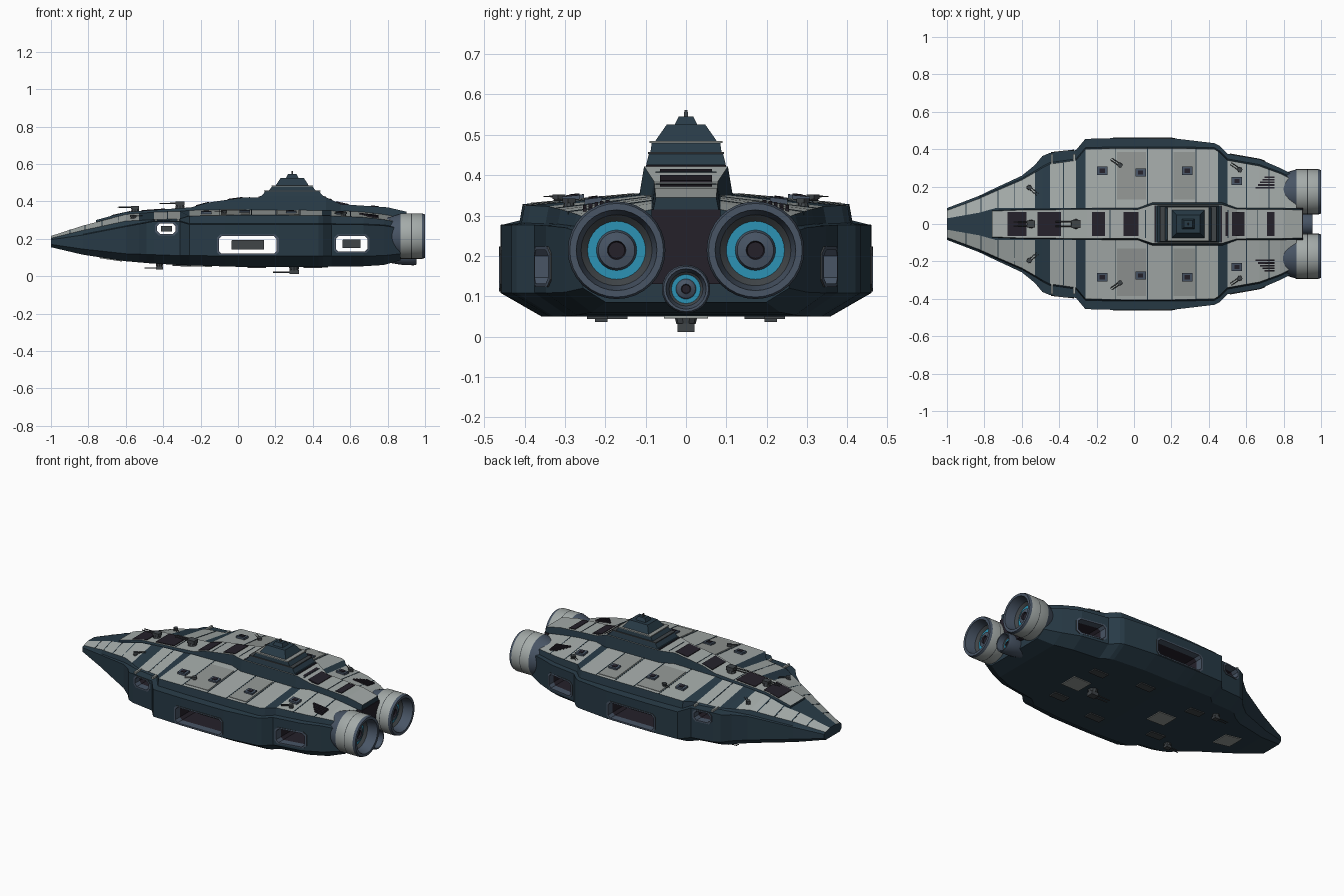
import bpy, bmesh, math
from mathutils import Vector, Matrix

if "Cube" in bpy.data.objects:
    bpy.data.objects.remove(bpy.data.objects["Cube"])

def mat(name, c):
    m = bpy.data.materials.new(name)
    m.diffuse_color = (*c, 1)
    m.use_nodes = True
    m.node_tree.nodes["Principled BSDF"].inputs["Base Color"].default_value = m.diffuse_color
    return m

HULL = mat("dark_teal_hull", (.021, .043, .062))
LIGHT = mat("light_grey_plate", (.37, .405, .395))
GREY = mat("mid_grey_plate", (.28, .30, .29))
DARK = mat("near_black", (.018, .015, .023))
SLATE = mat("slate_metal", (.065, .09, .13))
CYAN = mat("cyan_glow", (.025, .29, .46))
METAL = mat("gun_metal", (.05, .058, .064))

def build(name, verts, faces, mats, idx=None):
    me = bpy.data.meshes.new(name)
    me.from_pydata(verts, [], faces)
    for m in mats:
        me.materials.append(m)
    if idx:
        me.polygons.foreach_set("material_index", idx)
    bm = bmesh.new()
    bm.from_mesh(me)
    bmesh.ops.recalc_face_normals(bm, faces=bm.faces)
    bm.to_mesh(me)
    bm.free()
    ob = bpy.data.objects.new(name, me)
    bpy.context.collection.objects.link(ob)
    return ob

def loft(name, rings, mats, rule=None, caps=True):
    n = len(rings[0])
    v = [p for r in rings for p in r]
    f, idx = [], []
    for i in range(len(rings) - 1):
        for j in range(n):
            k = (j + 1) % n
            f.append((i*n + j, i*n + k, i*n + n + k, i*n + n + j))
            idx.append(rule(i, j) if rule else 0)
    if caps:
        f += [tuple(range(n)), tuple(range(len(v) - n, len(v)))]
        idx += [0, 0]
    return build(name, v, f, mats, idx)

def interp(table, x):
    x = min(max(x, table[0][0]), table[-1][0])
    for a, b in zip(table, table[1:]):
        if x <= b[0]:
            t = (x - a[0]) / (b[0] - a[0])
            return [p + (q - p)*t for p, q in zip(a, b)]

# main hull outline: x, half width, deck half width, spine half width
W = [(-1, .085, .072, .03), (-.83, .15, .135, .06), (-.74, .193, .175, .085), (-.6, .258, .235, .085),
     (-.53, .315, .275, .085), (-.49, .363, .30, .085), (-.45, .38, .32, .085), (-.31, .395, .34, .085),
     (-.26, .455, .40, .085), (-.07, .46, .405, .085), (.22, .457, .405, .085), (.43, .432, .40, .085),
     (.455, .42, .385, .085), (.5, .375, .34, .085), (.67, .347, .31, .085), (.78, .30, .27, .085), (.87, .255, .225, .085)]
# hull heights: x, bottom, bilge, ledge, shoulder, deck
H = [(-1, .155, .17, .195, .203, .215), (-.83, .115, .145, .22, .245, .27), (-.6, .08, .12, .265, .295, .33),
     (-.45, .067, .115, .293, .302, .342), (-.31, .06, .11, .292, .307, .347), (-.26, .058, .11, .277, .322, .352),
     (0, .05, .108, .277, .327, .357), (.45, .05, .108, .277, .325, .355), (.67, .053, .108, .275, .315, .343),
     (.78, .06, .11, .27, .303, .33), (.87, .085, .12, .255, .285, .315)]

def section(x):
    _, yo, yt, ys = interp(W, x)
    _, zb, zl, zu, zs, zd = interp(H, x)
    h = [(0, zb), (yo*.78, zb), (yo, zl), (yo, zu), (yt + .008, zu + .004), (yt, zs), (ys, zd), (0, zd)]
    return [(x, y, z) for y, z in h] + [(x, -y, z) for y, z in h[-2:0:-1]]

xs = sorted({w[0] for w in W} | {h[0] for h in H})
stripes = [(-.54, -.45), (-.32, -.26), (.45, .5)]
def hull_rule(i, j):
    x = (xs[i] + xs[i + 1]) / 2
    return int(j in (5, 8) and not any(a < x < b for a, b in stripes))
hull = loft("hull", [section(x) for x in xs], [HULL, LIGHT], hull_rule)

def deck_z(x, y):
    _, _, yt, ys = interp(W, x)
    _, _, _, _, zs, zd = interp(H, x)
    t = min(max((abs(y) - ys) / (yt - ys), 0), 1)
    return zd + (zs - zd)*t

# raised spine: x, half width, top height
S = [(-.76, .078, .30), (-.6, .085, .343), (-.25, .088, .368), (-.17, .088, .392), (.02, .088, .42), (.1, .118, .422),
     (.47, .118, .422), (.55, .09, .385), (.8, .088, .368), (.9, .085, .345)]
loft("spine", [[(x, -w, interp(H, x)[5] - .02), (x, w, interp(H, x)[5] - .02), (x, w*.88, z), (x, -w*.88, z)]
               for x, w, z in S], [HULL, LIGHT], lambda i, j: int(j == 2))
spine_z = lambda x, y: interp(S, x)[2]
belly_z = lambda x, y: interp(H, x)[1]

def plate(name, x0, x1, y0, y1, zf, m, up=.004, down=.008):
    # thin slab draped over a surface
    c = [(x0, y0), (x1, y0), (x1, y1), (x0, y1)]
    return loft(name, [[(x, y, zf(x, y) - down) for x, y in c], [(x, y, zf(x, y) + up) for x, y in c]], [m])

# through bays with chamfered openings: x0, x1, z0, z1
def outline(x0, x1, z0, z1, c):
    return [(x0 + c, z0), (x1 - c, z0), (x1, z0 + c), (x1, z1 - c), (x1 - c, z1), (x0 + c, z1), (x0, z1 - c), (x0, z0 + c)]

for n, (x0, x1, z0, z1) in enumerate([(-.435, -.33, .223, .285), (-.105, .21, .117, .218), (.52, .695, .128, .218)]):
    o = outline(x0, x1, z0, z1, .016)
    cut = loft("bay_cutter", [[(x, y, z) for x, z in o] for y in (-.7, .7)], [DARK])
    cut.hide_render = True
    cut.hide_viewport = False
    mod = hull.modifiers.new("bay", 'BOOLEAN')
    mod.object, mod.operation, mod.solver = cut, 'DIFFERENCE', 'EXACT'
    bpy.context.view_layer.objects.active = hull
    bpy.ops.object.modifier_apply(modifier="bay")
    bpy.data.objects.remove(cut)
    big, small = outline(x0 - .008, x1 + .008, z0 - .005, z1 + .005, .018), outline(x0 + .003, x1 - .003, z0 + .003, z1 - .003, .015)
    for s in (1, -1):
        yo = lambda x: interp(W, x)[1]
        rings = [[(x, s*(yo(x) + d), z) for x, z in r] for r, d in ((big, -.01), (big, .004), (small, .004), (small, -.04))]
        rings.append([(x, 0, z) for x, z in small])
        loft("bay_frame", rings, [METAL, SLATE, DARK], lambda i, j: (0, 1, 1, 2)[i], caps=False)
        # inner bay door
        cx, cz, hx, hz = (x0 + x1)/2, (z0 + z1)/2, (x1 - x0)*.275, (z1 - z0)*.25
        yy = yo(cx) - .12
        loft("bay_door", [[(x, s*y, z) for x, z in outline(cx - hx, cx + hx, cz - hz, cz + hz, .002)]
                          for y in (yy, yy - .02)], [METAL])

# dark panels along the spine
for x0, x1 in [(-.675, -.575), (-.515, -.39), (-.225, -.155), (-.055, .025), (.525, .59), (.71, .75)]:
    plate("spine_panel", x0, x1, -.064, .064, spine_z, DARK)
for x in (-.38, -.13, .06, .5, .66):
    plate("spine_seam", x, x + .004, -.075, .075, spine_z, HULL, .0015)

# deck details on both sides
for s in (1, -1):
    for x in (-.9, -.82, -.73, -.64, -.38, -.1, .07, .2, .33, .6, .72):
        _, _, yt, ys = interp(W, x)
        plate("deck_seam", x, x + .005, s*ys, s*yt, deck_z, HULL, .0015)
    plate("deck_panel", .21, .325, s*.13, s*.385, deck_z, GREY, .003)
    plate("deck_panel", -.09, .065, s*.13, s*.385, deck_z, GREY, .003)
    for x, y in [(-.17, .285), (.035, .275), (.285, .285), (.55, .23)]:
        plate("hatch_rim", x - .028, x + .028, s*(y - .022), s*(y + .022), deck_z, SLATE, .012)
        plate("hatch_cover", x - .014, x + .014, s*(y - .011), s*(y + .011), deck_z, DARK, .015)
    for k in range(5):
        plate("deck_grille", .65 + k*.012, .75, s*(.19 + k*.014), s*(.199 + k*.014), deck_z, DARK, .008)
    for x in (-.445, -.325):
        plate("pod_strip", x, x + .012, s*.315, s*.375, lambda x, y: .302, LIGHT, .004)
    for x, y in [(-.3, .17), (.4, .17), (.1, .22)]:
        plate("belly_hatch", x - .05, x + .05, s*(y - .025), s*(y + .025), belly_z, METAL, .008, .007)

# belly plates
for x in (-.68, -.2, .42):
    plate("belly_panel", x - .06, x + .06, -.055, .055, belly_z, GREY, .005, .005)

def turret(x, y, z, size, heading=0, flip=1):
    bm = bmesh.new()
    base = bmesh.ops.create_cone(bm, cap_ends=True, segments=10, radius1=.024, radius2=.02, depth=.016,
                                 matrix=Matrix.Translation((0, 0, .005)))
    bmesh.ops.create_cube(bm, size=1, matrix=Matrix.Translation((0, 0, .021)) @ Matrix.Diagonal((.042, .036, .018, 1)))
    for s in (1, -1):
        bmesh.ops.create_cone(bm, cap_ends=True, segments=6, radius1=.004, radius2=.003, depth=.08,
                              matrix=Matrix.Translation((-.055, s*.01, .022)) @ Matrix.Rotation(-math.pi/2, 4, 'Y'))
    bmesh.ops.transform(bm, verts=bm.verts, matrix=Matrix.Translation((x, y, z)) @ Matrix.Rotation(heading, 4, 'Z')
                        @ Matrix.Diagonal((size, size, size*flip, 1)))
    bmesh.ops.recalc_face_normals(bm, faces=bm.faces)
    me = bpy.data.meshes.new("turret")
    bm.to_mesh(me)
    bm.free()
    me.materials.append(METAL)
    bpy.context.collection.objects.link(bpy.data.objects.new("turret", me))

turret(-.55, 0, spine_z(-.55, 0), 1.0)
turret(-.31, 0, spine_z(-.31, 0), 1.15)
turret(.3, 0, .047, 1.2, 0, -1)
for s in (1, -1):
    for x, y, a in [(-.56, .195, .7), (-.075, .315, .6), (.565, .29, .6)]:
        turret(x, s*y, deck_z(x, y), .6, s*(math.pi - a) if x < -.5 else -s*a)
    turret(-.42, s*.21, .062, .85, 0, -1)

# command tower tiers: bottom half x, half y, top half x, half y, z0, z1
for bx, by, tx, ty, z0, z1, m in [
        (.175, .1, .172, .098, .415, .428, HULL), (.165, .098, .145, .092, .428, .452, HULL),
        (.15, .094, .15, .094, .452, .457, METAL), (.125, .088, .108, .085, .457, .48, HULL),
        (.112, .09, .112, .09, .48, .485, GREY), (.088, .076, .062, .048, .485, .525, HULL),
        (.034, .028, .024, .018, .525, .545, HULL), (.005, .005, .004, .004, .545, .562, METAL)]:
    loft("tower_tier", [[(.29 + a*hx, b*hy, z) for a, b in ((-1, -1), (1, -1), (1, 1), (-1, 1))]
                        for hx, hy, z in ((bx, by, z0), (tx, ty, z1))], [m])
plate("tower_rim", .11, .47, -.098, .098, spine_z, DARK, .003)
# vents on the slope behind the tower
for x in (.49, .525):
    plate("rear_vent", x, x + .012, -.065, .065, spine_z, DARK, .003)

def engine(name, y, z, prof, sides):
    # lathe about the x axis; each profile point carries the material of the next band
    mats = [SLATE, LIGHT, CYAN, DARK, METAL]
    rings = [[(x, y + r*math.cos(2*math.pi*k/sides), z + r*math.sin(2*math.pi*k/sides)) for k in range(sides)]
             for x, r, _ in prof]
    ob = loft(name, rings, mats, lambda i, j: prof[i][2])
    ob.data.polygons[len(ob.data.polygons) - 1].material_index = 3
    bpy.context.view_layer.objects.active = ob
    ob.select_set(True)
    bpy.ops.object.shade_smooth_by_angle(angle=math.radians(25))
    ob.select_set(False)

big = [(.77, .09, 0), (.86, .118, 0), (.868, .121, 1), (.925, .121, 4), (.929, .121, 1), (.985, .121, 0), (1, .116, 0),
       (1, .1, 0), (.94, .088, 4), (.925, .072, 2), (.925, .05, 0), (.94, .045, 0), (.945, .023, 3), (.935, .02, 3)]
for s in (1, -1):
    engine("main_engine", s*.172, .214, big, 32)
engine("centre_engine", 0, .118, [(.8, .045, 0), (.88, .058, 0), (.94, .06, 0), (.955, .056, 0), (.955, .05, 0),
       (.92, .042, 4), (.915, .036, 2), (.915, .025, 0), (.92, .022, 0), (.925, .012, 3), (.92, .01, 3)], 24)

# stern bulkhead between the engines
loft("stern_bulkhead", [[(x, -.09, .13), (x, .09, .13), (x, .085, .315), (x, -.085, .315)] for x in (.84, .903)], [DARK])
